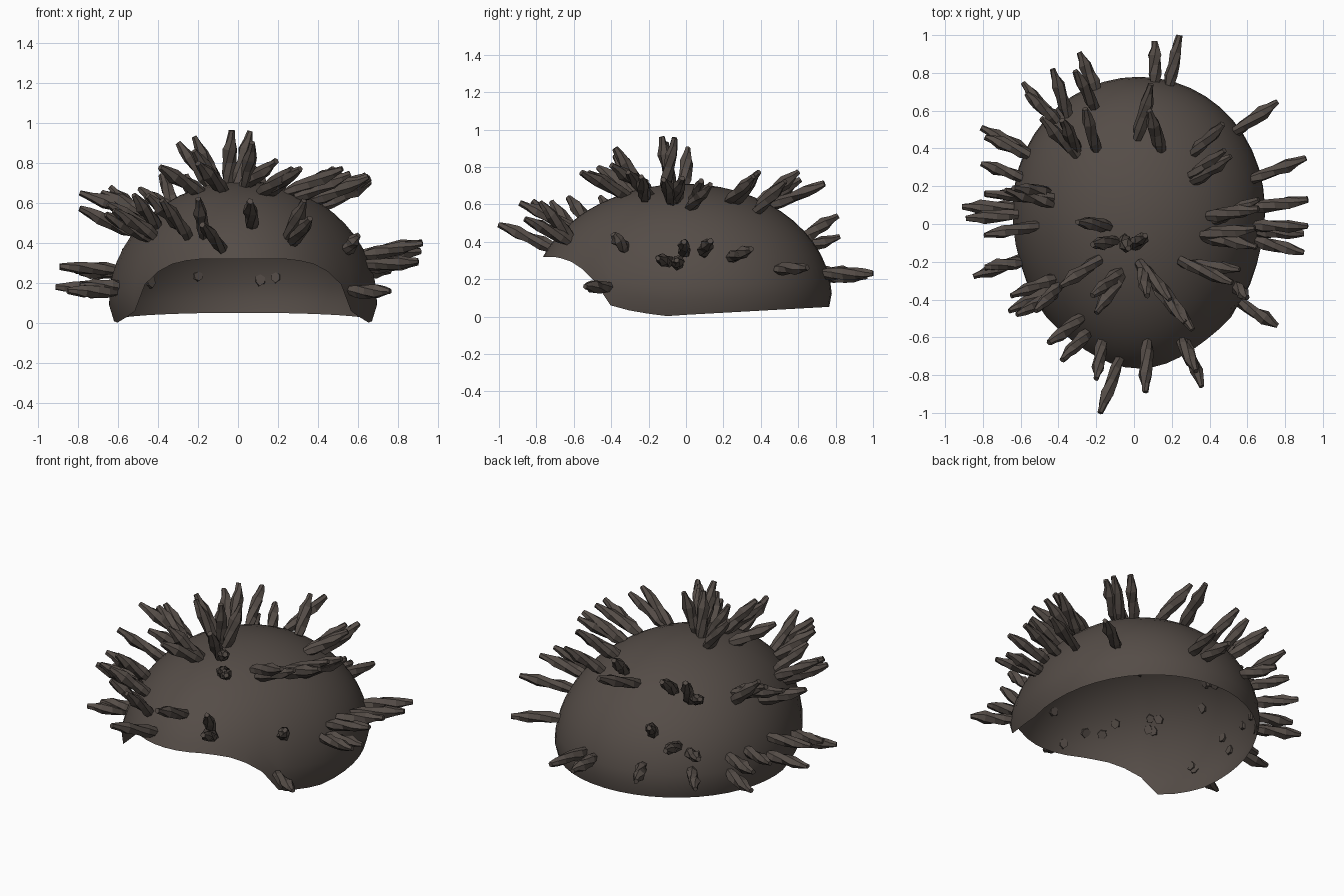
import bpy, bmesh, math, random
from mathutils import Vector

random.seed(4)
if "Cube" in bpy.data.objects:
    bpy.data.objects.remove(bpy.data.objects["Cube"])

CENTRE_X, BASE_Z = 0.025, 0.10
HALF_WIDTH, BACK, FRONT, HEIGHT = 0.67, 0.78, 0.82, 0.61
SEGMENTS, RINGS = 48, 14


def make_material(name, colour):
    mat = bpy.data.materials.new(name)
    mat.use_nodes = True
    mat.diffuse_color = colour
    shader = mat.node_tree.nodes["Principled BSDF"]
    shader.inputs["Base Color"].default_value = colour
    shader.inputs["Roughness"].default_value = 0.9
    return mat


def make_object(name, bm, mat):
    mesh = bpy.data.meshes.new(name)
    bm.to_mesh(mesh)
    bm.free()
    mesh.materials.append(mat)
    obj = bpy.data.objects.new(name, mesh)
    bpy.context.collection.objects.link(obj)
    return obj


def half_width(y):
    """Egg-shaped plan: wider at the back, narrower at the front."""
    return HALF_WIDTH * (1 + (0.09 if y > 0 else 0.14) * y)


def dome_point(azimuth, polar):
    # The lowest part tucks in a little
    s = math.sin(polar) * (1 + 0.2 * min(0, math.cos(polar)))
    y = s * math.sin(azimuth)
    y *= BACK if y > 0 else FRONT
    x = CENTRE_X + s * math.cos(azimuth) * half_width(y)
    return Vector((x, y, BASE_Z + HEIGHT * math.cos(polar)))


# Height of the open lower edge from front to back
RIM = [(-0.9, 0.32), (-0.69, 0.32), (-0.6, 0.29), (-0.51, 0.22), (-0.45, 0.13),
       (-0.39, 0.04), (-0.25, 0.03), (-0.15, 0.0), (0, 0.01), (0.9, 0.06)]


def rim_height(y):
    for (y0, z0), (y1, z1) in zip(RIM, RIM[1:]):
        if y <= y1:
            return z0 + (z1 - z0) * (y - y0) / (y1 - y0)
    return RIM[-1][1]


def rim_angle(azimuth):
    """Polar angle at which the dome meets its lower edge."""
    low, high = 0.8, 2.0
    for _ in range(30):
        mid = (low + high) / 2
        p = dome_point(azimuth, mid)
        if p.z > rim_height(p.y):
            low = mid
        else:
            high = mid
    return low


def build_dome(mat):
    bm = bmesh.new()
    apex = bm.verts.new(dome_point(0, 0))
    columns = []
    for i in range(SEGMENTS):
        azimuth = math.tau * i / SEGMENTS
        end = rim_angle(azimuth)
        columns.append([bm.verts.new(dome_point(azimuth, end * k / RINGS))
                        for k in range(1, RINGS + 1)])
    for a, b in zip(columns, columns[1:] + columns[:1]):
        bm.faces.new((apex, a[0], b[0]))
        for k in range(RINGS - 1):
            bm.faces.new((a[k], a[k + 1], b[k + 1], b[k]))
    for face in bm.faces:
        face.smooth = True
    return make_object("cap_shell", bm, mat)


# Spines in plan, in hundredths: base x, base y, tip x, tip y
BACK_SPINES = [
    (-20, 72, -29, 91), (-35, 58, -43, 82), (-44, 57, -59, 75), (-41, 55, -57, 69),
    (-21, 62, -31, 81), (-31, 37, -49, 56), (-20, 40, -26, 61), (-30, 39, -38, 55),
    (11, 76, 11, 97), (19, 74, 24, 100), (2, 46, 9, 74), (14, 40, 8, 60),
    (54, 49, 76, 65), (32, 38, 47, 53), (32, 23, 51, 36), (31, 26, 48, 39)]
LEFT_SPINES = [
    (63, 24, 91, 35), (64, 9, 92, 13), (64, -1, 92, -1), (66, -4, 90, -5),
    (65, -9, 90, -15), (37, -6, 64, -2), (38, -7, 65, -12), (43, 2, 66, 13),
    (40, 4, 66, 8), (25, -20, 52, -31), (30, -22, 56, -24), (54, -33, 60, -39),
    (57, -42, 76, -54)]
FRONT_SPINES = [
    (14, -32, 31, -56), (12, -33, 27, -52), (3, -21, 19, -40), (4, -23, 7, -38),
    (27, -63, 36, -86), (25, -62, 33, -78), (7, -63, 6, -89), (-8, -72, -18, -100),
    (-17, -63, -20, -82), (-25, -58, -38, -72), (-28, -50, -45, -63),
    (-7, -28, -20, -47), (-8, -26, -22, -38), (-19, -19, -39, -33)]
RIGHT_SPINES = [
    (-58, 39, -81, 51), (-56, 37, -79, 46), (-60, 25, -81, 32), (-44, -35, -66, -46),
    (-42, -37, -62, -48), (-43, -29, -65, -38), (-40, -33, -52, -46), (-61, -19, -85, -28),
    (-60, -20, -79, -23), (-52, -1, -79, -6), (-64, 9, -91, 9), (-62, 5, -89, 3),
    (-44, 14, -79, 16), (-44, 11, -68, 18), (-46, 17, -64, 19)]
CROWN_SPINES = [(-14, -1, -30, 1), (-10, -9, -22, -11), (-5, -8, -3, -13), (0, -11, 6, -6)]

# Spine outline: distance along the spine, radius
SPINE_PROFILE = [(0, 0.026), (0.2, 0.035), (0.42, 0.032), (0.66, 0.036),
                 (0.84, 0.023), (1, 0.015)]
SIDES = 6


def spine_ends(bx, by, tx, ty):
    """Seat the base on the dome and lift the tip according to the slope."""
    width = half_width(by)
    depth = BACK if by > 0 else FRONT
    u, v = (bx - CENTRE_X) / width, by / depth
    level = math.sqrt(max(0.01, 1 - u * u - v * v))
    normal = Vector((u / width, v / depth, level / HEIGHT)).normalized()
    reach = math.hypot(tx - bx, ty - by)
    limit = math.sqrt(max(0.12 ** 2, 0.265 ** 2 - reach ** 2))
    # Spines over the front opening stand up more
    rise = min(limit, 0.4 * normal.z - (0.11 if by > -0.5 else 0.07))
    base = Vector((bx, by, BASE_Z + HEIGHT * level))
    tip = Vector((tx, ty, base.z + max(rise, 0)))
    return base - (tip - base).normalized() * 0.012, tip


def add_spine(bm, base, tip):
    axis = tip - base
    turn = axis.to_track_quat('Z', 'Y')
    start = random.uniform(0, math.tau)
    rings = []
    for t, radius in SPINE_PROFILE:
        ring = []
        for i in range(SIDES):
            angle = start + t * 1.5 + math.tau * i / SIDES
            r = radius * random.uniform(0.82, 1.18)
            offset = Vector((r * math.cos(angle), r * math.sin(angle), 0))
            ring.append(bm.verts.new(base + axis * t + turn @ offset))
        rings.append(ring)
    for a, b in zip(rings, rings[1:]):
        for i in range(SIDES):
            j = (i + 1) % SIDES
            bm.faces.new((a[i], a[j], b[j], b[i]))
    bm.faces.new(rings[0][::-1])
    bm.faces.new(rings[-1])


def build_spines(name, rows, mat):
    bm = bmesh.new()
    for row in rows:
        add_spine(bm, *spine_ends(*(n / 100 for n in row)))
    return make_object(name, bm, mat)


brown = make_material("dark_brown", (0.09, 0.073, 0.063, 1))
build_dome(brown)
for side, rows in (("back", BACK_SPINES), ("left", LEFT_SPINES), ("front", FRONT_SPINES),
                   ("right", RIGHT_SPINES), ("crown", CROWN_SPINES)):
    build_spines(side + "_spines", rows, brown)
